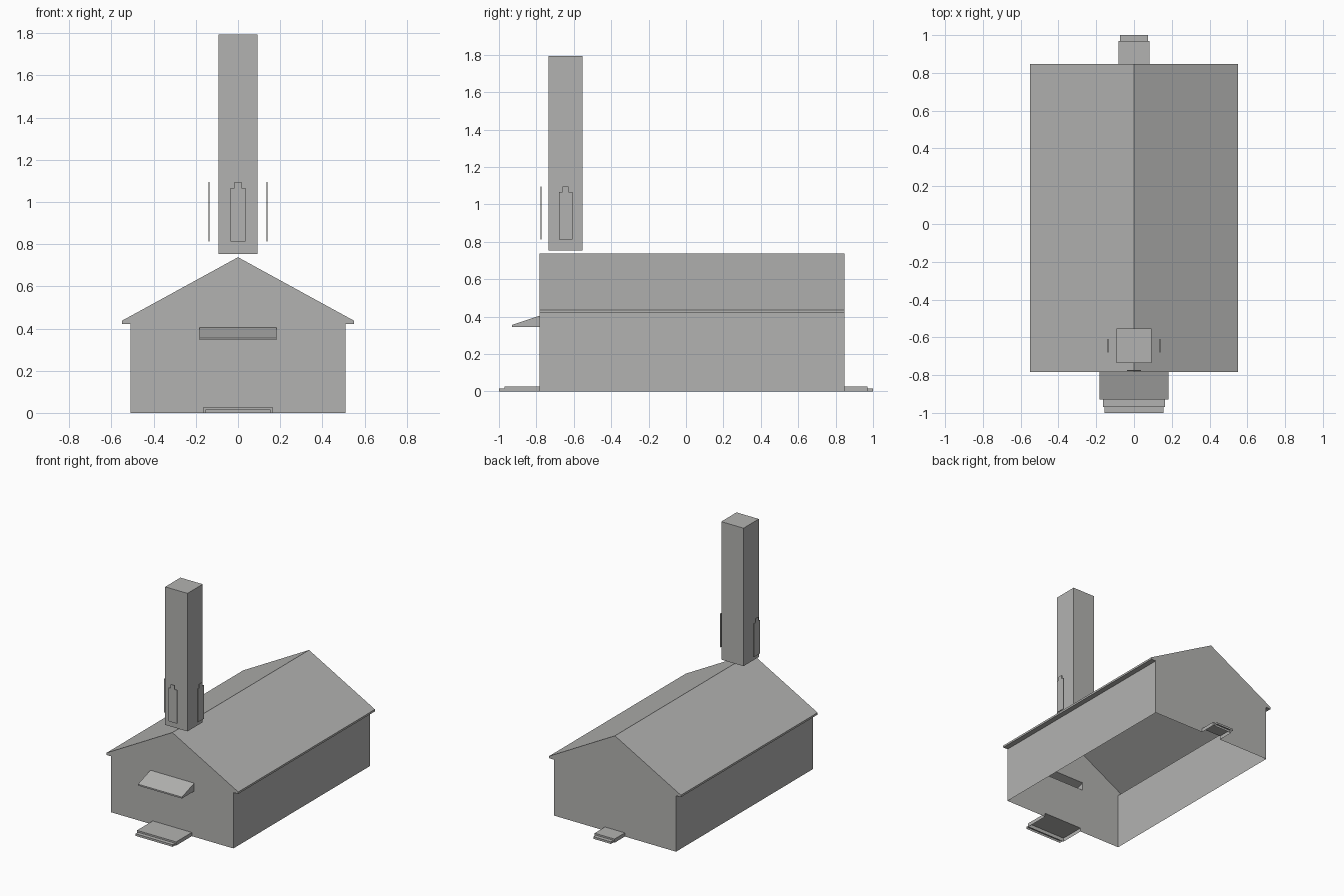
import bpy, bmesh
from mathutils import Vector

cube = bpy.data.objects.get("Cube")
if cube:
    bpy.data.objects.remove(cube, do_unlink=True)

GREY = (0.45, 0.45, 0.44, 1.0)
grey = bpy.data.materials.new("plain_grey")
grey.use_nodes = True
grey.diffuse_color = GREY
grey.node_tree.nodes["Principled BSDF"].inputs["Base Color"].default_value = GREY


def finish(bm, name):
    bm.normal_update()
    mesh = bpy.data.meshes.new(name)
    bm.to_mesh(mesh)
    bm.free()
    mesh.materials.append(grey)
    obj = bpy.data.objects.new(name, mesh)
    bpy.context.collection.objects.link(obj)
    return obj


def drop_faces(bm, directions):
    """Open the shell on the sides that face the given directions."""
    bm.normal_update()
    doomed = [f for f in bm.faces
              if any(f.normal.dot(Vector(d)) > 0.99 for d in directions)]
    bmesh.ops.delete(bm, geom=doomed, context='FACES')


def extrude_profile(profile, axis, start, end):
    """Prism from a 2D outline: (x, z) along y, or (y, z) along x."""
    bm = bmesh.new()

    def place(p, t):
        return (p[0], t, p[1]) if axis == 'y' else (t, p[0], p[1])
    face = bm.faces.new([bm.verts.new(place(p, start)) for p in profile])
    top = bmesh.ops.extrude_face_region(bm, geom=[face], use_keep_orig=True)
    moved = [v for v in top["geom"] if isinstance(v, bmesh.types.BMVert)]
    shift = Vector(place((0, 0), end - start))
    bmesh.ops.translate(bm, verts=moved, vec=shift)
    bmesh.ops.recalc_face_normals(bm, faces=bm.faces)
    return bm


def box(name, x, y, z, open_sides=()):
    bm = extrude_profile([(x[0], z[0]), (x[1], z[0]), (x[1], z[1]), (x[0], z[1])],
                         'y', *y)
    drop_faces(bm, open_sides)
    return finish(bm, name)


def cut_opening(bm, y, half, low, high):
    """Cut a rectangular opening into the end wall at y."""
    def wall():
        return [f for f in bm.faces if all(abs(v.co.y - y) < 1e-4 for v in f.verts)]
    for co, no in (((-half, 0, 0), (1, 0, 0)), ((half, 0, 0), (1, 0, 0)),
                   ((0, 0, low), (0, 0, 1)), ((0, 0, high), (0, 0, 1))):
        faces = wall()
        if co[2] or co[0]:
            geom = faces + list({e for f in faces for e in f.edges}) \
                + list({v for f in faces for v in f.verts})
            bmesh.ops.bisect_plane(bm, geom=geom, plane_co=co, plane_no=no)
    hole = [f for f in wall() if abs(f.calc_center_median().x) < half
            and low < f.calc_center_median().z < high]
    bmesh.ops.delete(bm, geom=hole, context='FACES')


FRONT, BACK = -0.783, 0.847
DOWN = (0, 0, -1)

# Hall: gabled shell with short eaves and an open underside
half_outline = [(0.51, 0), (0.51, 0.422), (0.55, 0.422), (0.55, 0.437)]
outline = half_outline + [(0, 0.738)] + [(-x, z) for x, z in reversed(half_outline)]
hall = extrude_profile(outline, 'y', FRONT, BACK)
floor = [f for f in hall.faces if all(v.co.z < 1e-4 for v in f.verts)]
bmesh.ops.delete(hall, geom=floor, context='FACES')
cut_opening(hall, FRONT, 0.183, 0.345, 0.405)
cut_opening(hall, FRONT, 0.163, 0, 0.028)
cut_opening(hall, BACK, 0.083, 0, 0.028)
finish(hall, "hall")

# Awning over the entrance, open towards the hall
awning = extrude_profile([(FRONT, 0.345), (-0.93, 0.345), (-0.93, 0.356),
                          (FRONT, 0.405)], 'x', -0.183, 0.183)
drop_faces(awning, [(0, 1, 0)])
finish(awning, "awning")

# Entrance steps: a wide pair in front, a narrow pair behind
for label, wall, side, upper, lower in (("front", FRONT, -1, 0.163, 0.155),
                                        ("back", BACK, 1, 0.083, 0.073)):
    gaps = [DOWN, (0, -side, 0)]
    box(label + "_upper_step", (-upper, upper), sorted((wall, side * 0.97)),
        (0, 0.028), gaps)
    box(label + "_lower_step", (-lower, lower), sorted((side * 0.97, side)),
        (0, 0.016), gaps)

# Tower above the front end of the ridge
TOWER_Y = -0.644
box("tower", (-0.093, 0.093), (TOWER_Y - 0.091, TOWER_Y + 0.091), (0.753, 1.794))

# Thin window plates standing off three sides of the tower
THIN = 0.003
for label, w, z in (("window_plate", 0.036, (0.813, 1.066)),
                    ("window_cap", 0.017, (1.066, 1.095))):
    box("front_" + label, (-w, w), (-0.776 - THIN, -0.776 + THIN), z)
    for side, x in (("left", 0.138), ("right", -0.138)):
        box(side + "_" + label, (x - THIN, x + THIN), (TOWER_Y - w, TOWER_Y + w), z)
